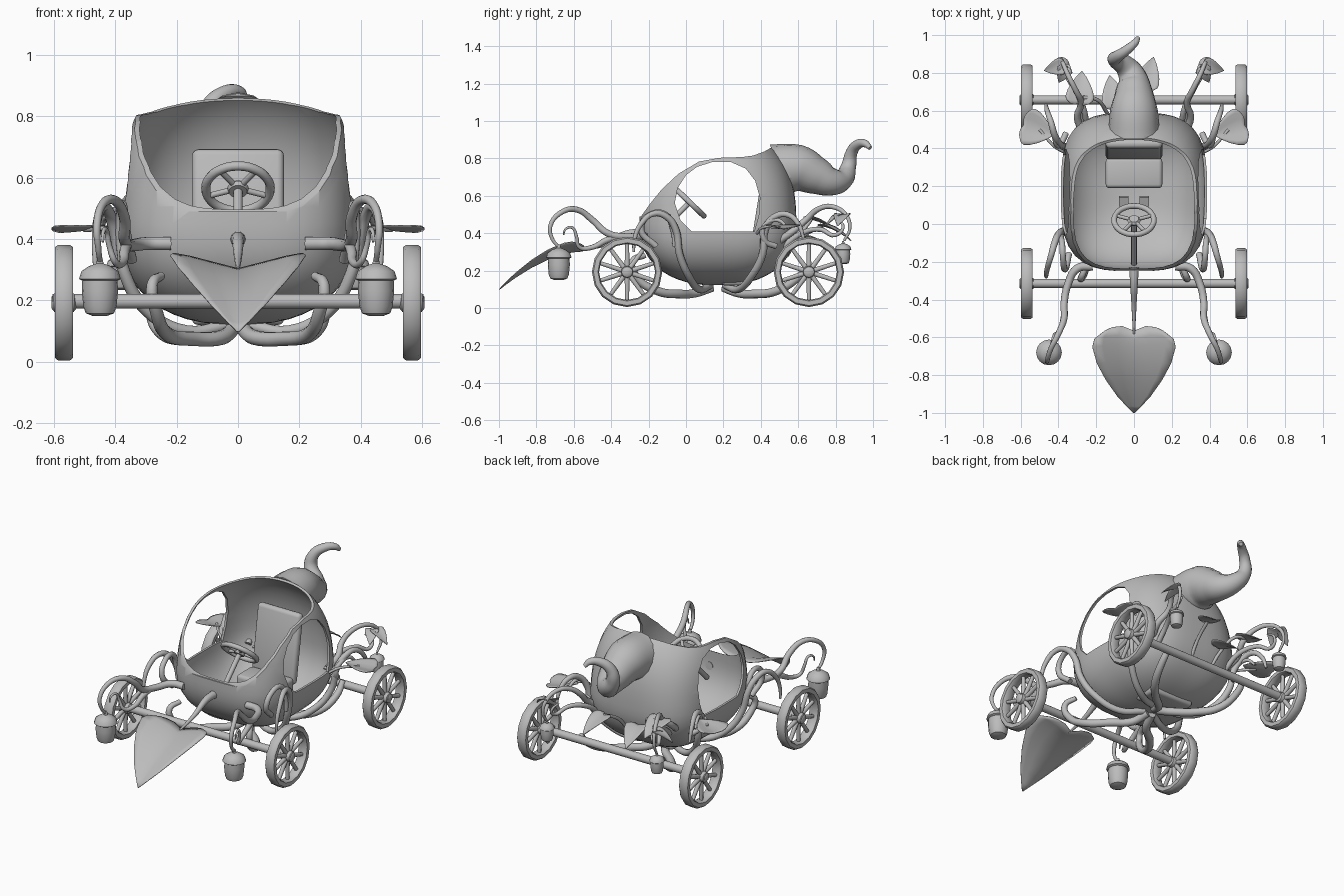
import bpy, bmesh, math
from mathutils import Vector, Matrix

if "Cube" in bpy.data.objects:
    bpy.data.objects.remove(bpy.data.objects["Cube"])

grey = bpy.data.materials.new("plain_grey")
grey.diffuse_color = (0.5, 0.5, 0.5, 1)
grey.use_nodes = True
grey.node_tree.nodes["Principled BSDF"].inputs["Base Color"].default_value = grey.diffuse_color


def finish(name, bm, matrix=Matrix()):
    bmesh.ops.recalc_face_normals(bm, faces=bm.faces[:])
    bm.transform(matrix)
    me = bpy.data.meshes.new(name)
    bm.to_mesh(me)
    bm.free()
    me.materials.append(grey)
    ob = bpy.data.objects.new(name, me)
    bpy.context.collection.objects.link(ob)
    return ob


def activate(ob):
    bpy.ops.object.select_all(action='DESELECT')
    ob.select_set(True)
    bpy.context.view_layer.objects.active = ob


def cut(ob, cutters):
    """Apply all modifiers of ob, then subtract the cutters."""
    activate(ob)
    for cutter in cutters:
        m = ob.modifiers.new("cut", 'BOOLEAN')
        m.operation, m.solver, m.object = 'DIFFERENCE', 'EXACT', cutter
    for m in list(ob.modifiers):
        bpy.ops.object.modifier_apply(modifier=m.name)


def box(name, center, size, tilt=0, bevel=0.0):
    bm = bmesh.new()
    bmesh.ops.create_cube(bm, size=1, matrix=Matrix.Diagonal((*size, 1)))
    if bevel:
        bmesh.ops.bevel(bm, geom=bm.edges[:], offset=bevel, segments=3, affect='EDGES', profile=0.5)
    return finish(name, bm, Matrix.Translation(center) @ Matrix.Rotation(tilt, 4, 'X'))


def lathe(name, profile, segs, matrix, closed=False):
    """Revolve (radius, height) points around local z."""
    bm = bmesh.new()
    rings = [[bm.verts.new((r * math.cos(2 * math.pi * i / segs), r * math.sin(2 * math.pi * i / segs), z))
              for i in range(segs)] for r, z in profile]
    pairs = list(zip(rings, rings[1:])) + ([(rings[-1], rings[0])] if closed else [])
    for a, b in pairs:
        for i in range(segs):
            j = (i + 1) % segs
            bm.faces.new((a[i], a[j], b[j], b[i]))
    if not closed:
        bm.faces.new(rings[0])
        bm.faces.new(rings[-1])
    return finish(name, bm, matrix)


def tube(name, points, radius, radii=None, sx=1, res=5, cyclic=False, sides=3):
    """Round tube through points, optionally tapered."""
    cu = bpy.data.curves.new(name, 'CURVE')
    cu.dimensions = '3D'
    cu.bevel_depth, cu.bevel_resolution, cu.resolution_u = radius, sides, res
    cu.use_fill_caps = True
    sp = cu.splines.new('BEZIER')
    sp.bezier_points.add(len(points) - 1)
    sp.use_cyclic_u = cyclic
    for i, (bp, (x, y, z)) in enumerate(zip(sp.bezier_points, points)):
        bp.co = (sx * x, y, z)
        bp.handle_left_type = bp.handle_right_type = 'AUTO'
        bp.radius = radii[i] / radius if radii else 1
    ob = bpy.data.objects.new(name, cu)
    bpy.context.collection.objects.link(ob)
    cu.materials.append(grey)
    activate(ob)
    bpy.ops.object.convert(target='MESH')
    return ob


def leaf(name, base, heading, length, half_width, droop, fold=0.2):
    """Heart leaf pointing along local -y, folded along its midrib."""
    outline = [(0, .7), (.1, .95), (.2, 1), (.4, .89), (.6, .68), (.8, .4), (.92, .18), (1, .015)]
    us = (-1, -.75, -.4, 0, .4, .75, 1)
    bm = bmesh.new()
    rows = []
    for t, w in outline:
        row = []
        for u in us:
            x = u * w * half_width
            lobe = 0.06 * math.sin(math.pi * abs(u)) * (1 - t) ** 3
            row.append(bm.verts.new((x, -length * (t - lobe), fold * abs(x) - droop * t ** 1.7)))
        rows.append(row)
    for a, b in zip(rows, rows[1:]):
        for i in range(len(us) - 1):
            bm.faces.new((a[i], a[i + 1], b[i + 1], b[i]))
    ob = finish(name, bm, Matrix.Translation(base) @ Matrix.Rotation(math.radians(heading), 4, 'Z'))
    ob.modifiers.new("thickness", 'SOLIDIFY').thickness = 0.004
    return ob


def side_cutter(name, yz):
    bm = bmesh.new()
    face = bm.faces.new([bm.verts.new((-0.8, y, z)) for y, z in yz])
    ext = bmesh.ops.extrude_face_region(bm, geom=[face])
    bmesh.ops.translate(bm, verts=[v for v in ext['geom'] if isinstance(v, bmesh.types.BMVert)], vec=(1.6, 0, 0))
    return finish(name, bm)


# Rounded shell body: flatter at the sides, rounder at front, back and towards the top
CY, CZ, A, B, N = 0.17, 0.45, 0.388, 0.42, 48
bm = bmesh.new()
rings = []
for k in range(1, 28):
    t = math.sin(math.pi * (k / 28 - 0.5))
    nx, ny, c = (2.9, 2.5, 0.5) if t > 0 else (2.4, 2.3, 0.33)
    m = 3.2 - 1.2 * max(t, 0)
    wx, wy = (1 - abs(t) ** nx) ** (1 / nx), (1 - abs(t) ** ny) ** (1 / ny)
    ring = []
    for i in range(N):
        co, si = math.cos(2 * math.pi * i / N), math.sin(2 * math.pi * i / N)
        r = (abs(co) ** m + abs(si) ** m) ** (-1 / m)
        ring.append(bm.verts.new((A * wx * r * co, CY + B * wy * r * si, CZ + c * t)))
    rings.append(ring)
for a, b in zip(rings, rings[1:]):
    for i in range(N):
        j = (i + 1) % N
        bm.faces.new((a[i], a[j], b[j], b[i]))
bm.faces.new(rings[0])
bm.faces.new(rings[-1])
body = finish("body_shell", bm)
core = body.copy()
core.data = body.data.copy()
core.name = "body_core_cutter"
bpy.context.collection.objects.link(core)
solid = body.modifiers.new("shell", 'SOLIDIFY')
solid.thickness, solid.offset = 0.014, -1

# Side door openings and open windscreen / roof
door = side_cutter("door_cutter", [(.03, .41), (-.03, .47), (-.06, .56), (-.045, .64), (0, .71), (.06, .755), (.14, .78),
                                   (.24, .78), (.32, .745), (.37, .68), (.395, .59), (.39, .5), (.365, .41)])
roof = side_cutter("roof_cutter", [(-.4, .49), (-.24, .49), (-.19, .56), (-.13, .634), (-.04, .718), (.07, .783),
                                   (.18, .803), (.3, .807), (.36, .815), (.42, .837), (.46, .86), (.48, 1), (-.4, 1)])
cut(body, (door, roof))

# Curled stem at the back, trimmed where it meets the shell
stem = tube("stem", [(0, .46, .735), (0, .6, .745), (0, .7, .705), (-.01, .78, .675), (-.05, .84, .69), (-.1, .87, .76),
                     (-.09, .885, .83), (-.04, .92, .875), (.005, .96, .878), (.022, .985, .855)], 0.1,
            [.14, .127, .1, .075, .056, .04, .032, .026, .02, .012], sides=6)
cut(stem, (core,))
for cutter in (door, roof, core):
    bpy.data.objects.remove(cutter)

# Seat, pedals and steering
box("seat_cushion", (0, .27, .22), (.3, .16, .2), 0, .02)
box("seat_back", (0, .395, .48), (.3, .05, .43), math.radians(-9), .022)
hub = Vector((0, .02, .565))
tilt = Matrix.Translation(hub) @ Matrix.Rotation(math.radians(-44), 4, 'X')
circle = [tilt @ Vector((.105 * math.cos(a * math.pi / 6), .105 * math.sin(a * math.pi / 6), 0)) for a in range(12)]
tube("steering_rim", circle, .015, cyclic=True, res=3)
lathe("steering_hub", [(.03, -.015), (.035, 0), (.025, .012)], 16, tilt)
for a in (20, 160, 235, 305):
    r = math.radians(a)
    tube("steering_spoke", [hub, tilt @ Vector((.1 * math.cos(r), .1 * math.sin(r), 0))], .01, res=1)
tube("steering_column", [hub, (0, -.21, .335)], .015, res=1)
for sx in (-1, 1):
    box("pedal", (sx * .055, .12, .26), (.05, .05, .02), math.radians(20))

# Axles and wheels
for y in (-.315, .657):
    lathe("axle", [(.024, -.605), (.024, .605)], 14, Matrix.Translation((0, y, .197)) @ Matrix.Rotation(math.pi / 2, 4, 'Y'))
    for sx in (-1, 1):
        place = Matrix.Translation((sx * .567, y, .193)) @ Matrix.Rotation(math.pi / 2, 4, 'Y')
        lathe("wheel_rim", [(.188, -.02), (.18, -.03), (.156, -.03), (.15, -.02), (.15, .02), (.156, .03),
                            (.18, .03), (.188, .02)], 16, place, True)
        lathe("wheel_hub", [(.02, -.04), (.03, -.032), (.034, 0), (.03, .032), (.02, .04)], 12, place)
        for k in range(10):
            a = 2 * math.pi * k / 10
            d = Vector((math.cos(a), math.sin(a), 0))
            tube("wheel_spoke", [place @ (d * .025), place @ (d * .155)], .012, [.014, .011], res=1)

# Large front leaf with its tapering stalk
leaf("front_leaf", (0, -.565, .305), 0, .435, .22, .205, .26)
tube("front_leaf_stalk", [(0, -.23, .4), (0, -.32, .395), (0, -.44, .34), (0, -.58, .303)], .02, [.026, .02, .013, .006])


def lantern(name, x, y, z, k):
    cup = ((.025, -.17), (.046, -.162), (.054, -.14), (.059, -.09), (.057, -.045))
    cap = ((.05, -.06), (.068, -.05), (.06, -.025), (.035, -.008), (.012, 0), (.008, .02))
    for part, profile in (("_cup", cup), ("_cap", cap)):
        lathe(name + part, [(r * k, h * k) for r, h in profile], 16, Matrix.Translation((x, y, z)))


for sx in (-1, 1):
    # Front lantern arms with curls
    tube("front_arm", [(.22, -.225, .385), (.3, -.235, .385), (.35, -.32, .38), (.37, -.42, .4), (.37, -.5, .47),
                       (.4, -.58, .525), (.44, -.66, .515), (.46, -.725, .44), (.455, -.715, .37), (.45, -.68, .325)], .016,
         [.022, .022, .02, .019, .018, .016, .014, .012, .01, .008], sx)
    tube("front_curl", [(.36, -.36, .385), (.37, -.43, .36), (.375, -.5, .325), (.4, -.57, .325),
                        (.42, -.585, .38), (.43, -.61, .43), (.44, -.645, .42), (.44, -.655, .39)], .013,
         [.017, .017, .014, .011, .009, .008, .006, .004], sx)
    lantern("front_lantern", sx * .45, -.68, .32, 1.0)

    # Vines rising round the doors and looping over the wheels
    tube("front_door_vine", [(.03, .13, .12), (.17, .07, .1), (.3, .015, .17), (.37, -.035, .29), (.4, -.055, .42),
                             (.42, -.1, .485), (.44, -.17, .505), (.46, -.24, .45), (.465, -.275, .37), (.465, -.28, .3)], .016,
         [.02, .02, .02, .02, .019, .018, .016, .014, .011, .007], sx)
    tube("front_loop_vine", [(.345, -.16, .33), (.365, -.24, .42), (.375, -.19, .5), (.38, -.11, .5), (.385, -.07, .42),
                             (.38, -.06, .33)], .012, [.017, .017, .016, .016, .015, .012], sx)
    tube("rear_door_vine", [(.03, .21, .12), (.17, .28, .1), (.3, .35, .17), (.37, .41, .29), (.395, .425, .42), (.42, .47, .485),
                            (.44, .54, .5), (.46, .6, .45), (.465, .63, .37)], .016,
         [.02, .02, .02, .02, .019, .018, .016, .013, .008], sx)
    tube("rear_loop_vine", [(.36, .48, .33), (.39, .42, .36), (.41, .42, .44), (.43, .49, .47), (.45, .55, .42)],
         .012, [.016, .016, .014, .011, .007], sx)

    # Undercarriage vines joining body and axles
    tube("front_under_vine", [(.015, .14, .11), (.05, .05, .08), (.15, -.04, .075), (.23, -.15, .09), (.265, -.26, .16),
                              (.28, -.285, .25), (.25, -.22, .28)], .018, [.024, .024, .024, .023, .021, .018, .014], sx)
    tube("rear_under_vine", [(.015, .2, .11), (.05, .28, .08), (.15, .37, .075), (.24, .48, .09), (.28, .59, .155), (.28, .65, .22)],
         .018, [.024, .024, .024, .023, .021, .018], sx)

    # Rear lantern arms
    tube("rear_arm", [(.28, .5, .36), (.3, .57, .41), (.28, .64, .47), (.31, .71, .53), (.35, .79, .54), (.38, .86, .49),
                      (.39, .875, .42), (.385, .845, .36)], .013, [.02, .019, .017, .015, .013, .011, .009, .007], sx)
    tube("rear_curl", [(.25, .52, .33), (.27, .62, .4), (.32, .72, .42), (.36, .8, .39), (.35, .84, .44), (.33, .8, .47)],
         .011, [.016, .015, .013, .011, .008, .005], sx)
    lantern("rear_lantern", sx * .385, .84, .345, .65)

    # Rear foliage
    tube("side_leaf_stalk", [(.37, .38, .4), (.42, .41, .43), (.5, .5, .43)], .008, sx=sx)
    leaf("side_leaf", (sx * .585, .525, .42), sx * -72, .17, .1, -.02)
    leaf("lantern_leaf_outer", (sx * .37, .84, .5), sx * 75, .11, .045, .06)
    leaf("lantern_leaf_inner", (sx * .36, .83, .5), sx * 25, .09, .04, .06)

# Leaves behind the body
tube("back_leaf_stalk", [(-.12, .54, .28), (-.15, .6, .38), (-.2, .66, .46), (-.27, .67, .48)], .01)
leaf("back_leaf_left", (-.29, .64, .48), 175, .17, .075, .07)
leaf("back_leaf_centre", (.06, .72, .44), 165, .17, .065, .08)
leaf("back_leaf_low", (-.1, .62, .38), 190, .17, .065, .08)
tube("back_leaf_centre_stalk", [(.03, .55, .3), (.04, .62, .38), (.06, .73, .44)], .01)

for ob in bpy.context.scene.objects:
    activate(ob)
    bpy.ops.object.shade_smooth_by_angle(angle=math.radians(42))
